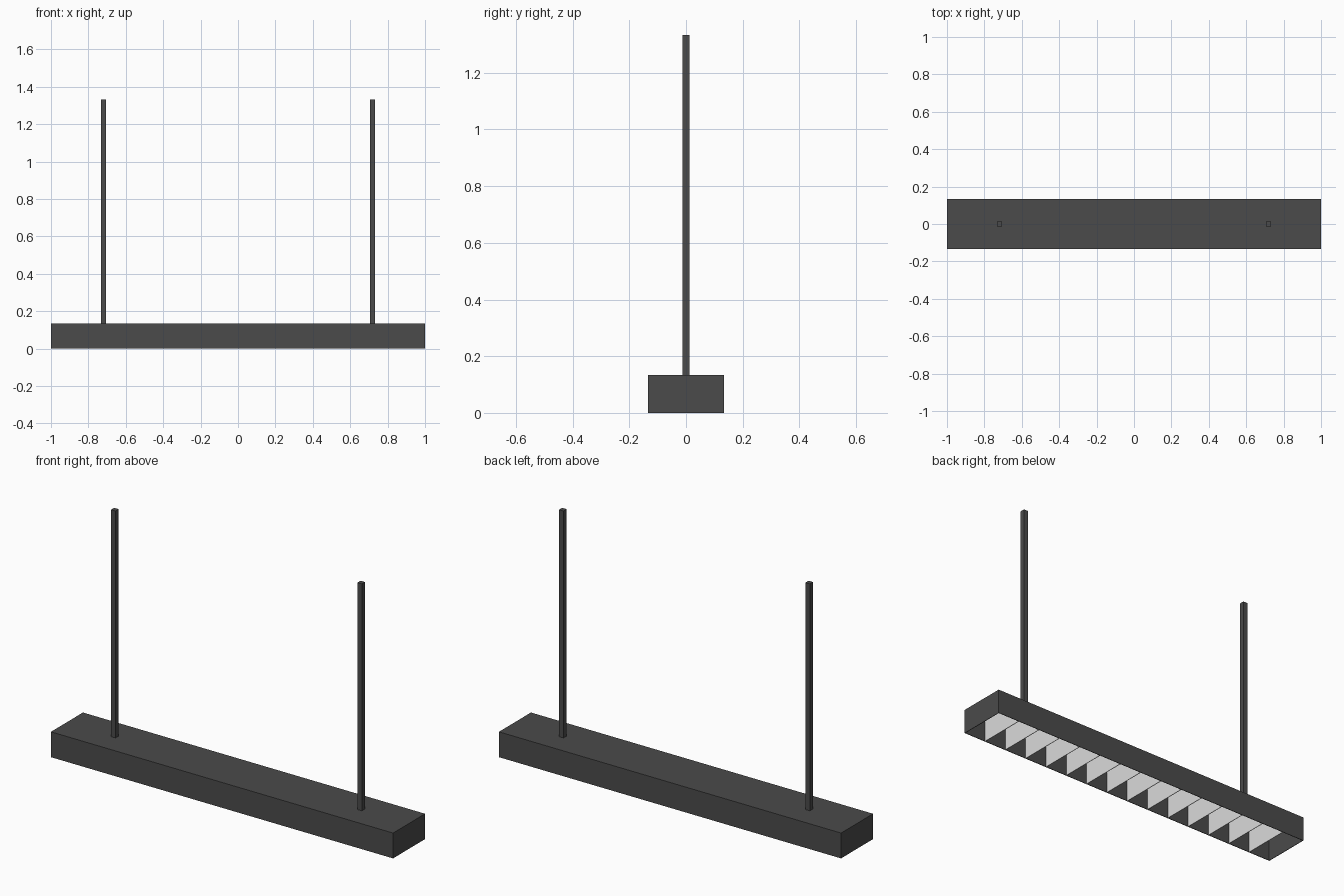
import bpy
import bmesh

LENGTH, WIDTH, HEIGHT, TOP = 2.0, 0.267, 0.134, 1.333
WALL = 0.003
CELLS = 15

cube = bpy.data.objects.get("Cube")
if cube:
    bpy.data.objects.remove(cube, do_unlink=True)


def material(name, value):
    mat = bpy.data.materials.new(name)
    mat.use_nodes = True
    colour = (value, value, value, 1)
    mat.diffuse_color = colour
    mat.node_tree.nodes["Principled BSDF"].inputs["Base Color"].default_value = colour
    return mat


def box(name, size, centre, mat):
    mesh = bpy.data.meshes.new(name)
    bm = bmesh.new()
    bmesh.ops.create_cube(bm, size=1)
    bmesh.ops.scale(bm, vec=size, verts=bm.verts)
    bm.to_mesh(mesh)
    bm.free()
    mesh.materials.append(mat)
    obj = bpy.data.objects.new(name, mesh)
    obj.location = centre
    bpy.context.collection.objects.link(obj)
    return obj


charcoal = material("charcoal metal", 0.07)
silver = material("light grey louvre", 0.7)

# Housing: thin-walled tray, open underneath
housing = box("housing", (LENGTH, WIDTH, HEIGHT), (0, 0, HEIGHT / 2), charcoal)
bm = bmesh.new()
bm.from_mesh(housing.data)
bmesh.ops.delete(bm, geom=[f for f in bm.faces if f.normal.z < -0.5], context="FACES")
bm.to_mesh(housing.data)
bm.free()
shell = housing.modifiers.new("wall thickness", "SOLIDIFY")
shell.thickness = WALL
shell.offset = -1
shell.use_even_offset = True

# Louvre fins: evenly spaced across the open underside
for i in range(1, CELLS):
    x = -LENGTH / 2 + i * LENGTH / CELLS
    box(f"louvre_fin_{i}", (WALL, WIDTH - 2 * WALL, HEIGHT - WALL),
        (x, 0, (HEIGHT - WALL) / 2), silver)

# Hanging rods: square bars standing on the housing
for side, x in (("right", -0.72), ("left", 0.72)):
    box(f"{side}_hanging_rod", (0.026, 0.026, TOP - HEIGHT),
        (x, 0, (TOP + HEIGHT) / 2), charcoal)
